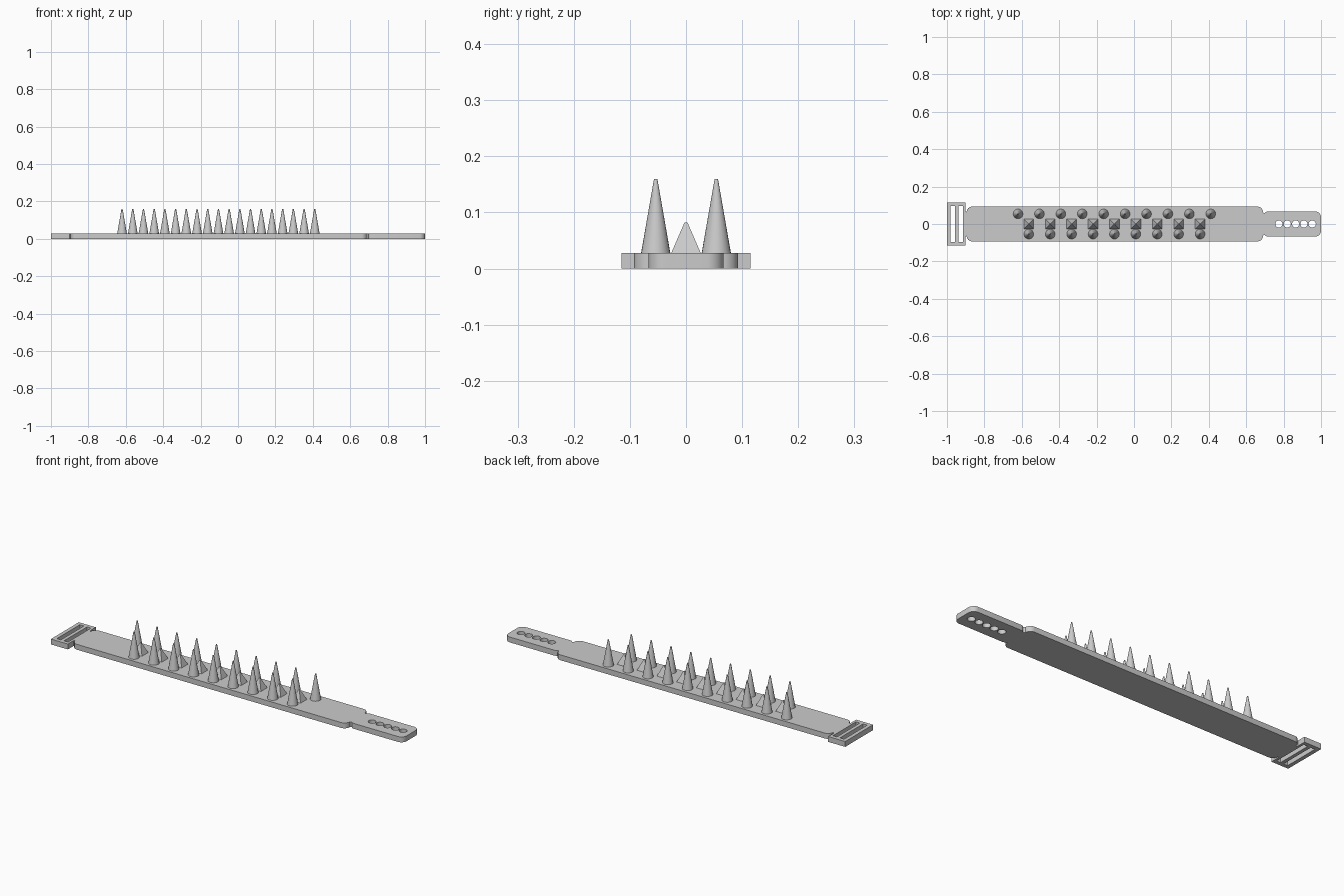
import bpy
from math import cos, sin, pi, radians

cube = bpy.data.objects.get("Cube")
if cube:
    bpy.data.objects.remove(cube, do_unlink=True)

THICK = 0.028
grey = bpy.data.materials.new("plain grey")
grey.use_nodes = True
color = (0.6, 0.6, 0.6, 1)
grey.diffuse_color = color
grey.node_tree.nodes["Principled BSDF"].inputs["Base Color"].default_value = color


def arc(cx, cy, r, start, end, n=8):
    angles = [radians(start + (end - start) * i / n) for i in range(n + 1)]
    return [(cx + r * cos(a), cy + r * sin(a)) for a in angles]


def rectangle(x0, x1, y):
    return [(x0, -y), (x1, -y), (x1, y), (x0, y)]


# Band: upper half of the outline from tongue tip to buckle, then mirrored
half = arc(0.97, 0.037, 0.03, 0, 90)
half += arc(0.715, 0.047, 0.02, 90, 150, 4)
half += arc(0.66, 0.063, 0.03, 0, 90)
half += arc(-0.865, 0.063, 0.03, 90, 180)
half += [(-0.902, 0.07), (-0.902, 0.115), (-1.0, 0.115)]
outline = half + [(x, -y) for x, y in reversed(half)]

# Buckle slots and tongue holes are inner loops of the same profile
loops = [outline, rectangle(-0.98, -0.956, 0.095), rectangle(-0.938, -0.915, 0.095)]
for i in range(5):
    loops.append(arc(0.775 + i * 0.0445, 0, 0.019, 0, 345, 23))

curve = bpy.data.curves.new("band", "CURVE")
curve.dimensions = "2D"
curve.fill_mode = "BOTH"
curve.extrude = THICK / 2
for loop in loops:
    spline = curve.splines.new("POLY")
    spline.points.add(len(loop) - 1)
    for point, (x, y) in zip(spline.points, loop):
        point.co = (x, y, 0, 1)
    spline.use_cyclic_u = True
band = bpy.data.objects.new("band", curve)
bpy.context.collection.objects.link(band)
band.location.z = THICK / 2
curve.materials.append(grey)
bpy.ops.object.select_all(action="DESELECT")
band.select_set(True)
bpy.context.view_layer.objects.active = band
bpy.ops.object.convert(target="MESH")
bpy.ops.object.shade_smooth_by_angle(angle=radians(30))


# Spikes and studs standing on the band
def stud(name, x, y, sides, radius, tip, top, turn=0):
    bpy.ops.mesh.primitive_cone_add(
        vertices=sides, radius1=radius, radius2=tip, depth=top - THICK,
        location=(x, y, (top + THICK) / 2), rotation=(0, 0, turn))
    obj = bpy.context.object
    obj.name = name
    obj.data.materials.append(grey)
    if sides > 4:
        bpy.ops.object.shade_smooth_by_angle(angle=radians(40))


STEP = 0.1145
for i in range(10):
    stud("back_spike", -0.62 + i * STEP, 0.054, 24, 0.026, 0.003, 0.16)
for i in range(9):
    x = -0.5625 + i * STEP
    stud("front_spike", x, -0.054, 24, 0.026, 0.003, 0.16)
    stud("pyramid_stud", x, 0, 4, 0.037, 0.004, 0.082, pi / 4)
